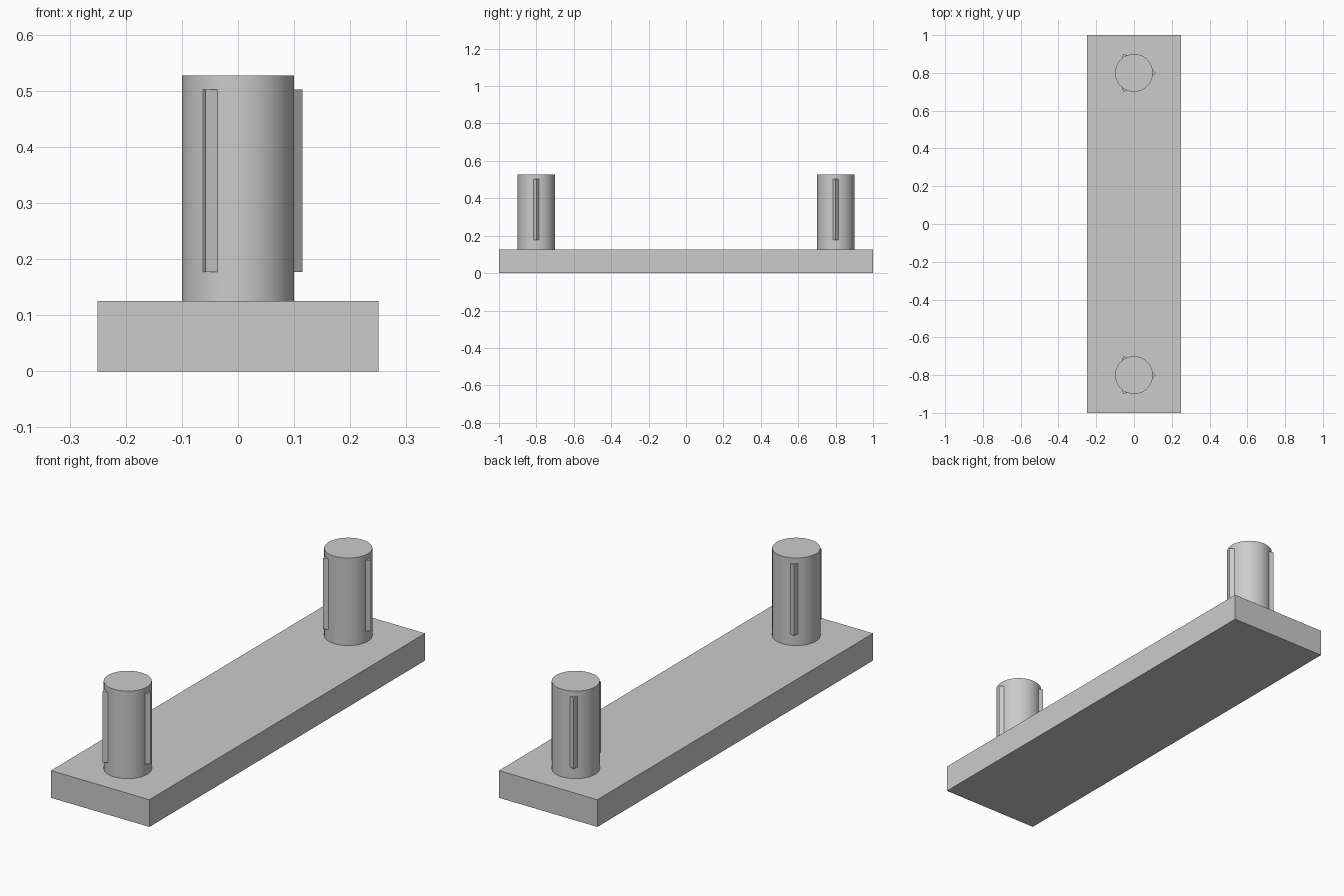
import bpy, bmesh, math
from mathutils import Matrix, Vector

if "Cube" in bpy.data.objects:
    bpy.data.objects.remove(bpy.data.objects["Cube"], do_unlink=True)

grey = bpy.data.materials.new("light_grey")
grey.use_nodes = True
colour = (0.6, 0.6, 0.6, 1)
grey.diffuse_color = colour
grey.node_tree.nodes["Principled BSDF"].inputs["Base Color"].default_value = colour

BASE_TOP = 0.125
POST_TOP = 0.527
POST_RADIUS = 0.1


def finish(name, bm):
    bmesh.ops.recalc_face_normals(bm, faces=bm.faces)
    mesh = bpy.data.meshes.new(name)
    bm.to_mesh(mesh)
    bm.free()
    mesh.materials.append(grey)
    obj = bpy.data.objects.new(name, mesh)
    bpy.context.collection.objects.link(obj)
    return obj


def smooth(obj):
    bpy.ops.object.select_all(action='DESELECT')
    obj.select_set(True)
    bpy.context.view_layer.objects.active = obj
    bpy.ops.object.shade_smooth_by_angle(angle=math.radians(30))


# Rectangular base plate
bm = bmesh.new()
bmesh.ops.create_cube(bm, size=1)
bmesh.ops.scale(bm, vec=(0.5, 2, BASE_TOP), verts=bm.verts)
bmesh.ops.translate(bm, vec=(0, 0, BASE_TOP / 2), verts=bm.verts)
finish("base_plate", bm)


def make_post(name, y):
    # Round post
    bm = bmesh.new()
    bmesh.ops.create_cone(bm, cap_ends=True, segments=64, radius1=POST_RADIUS,
                          radius2=POST_RADIUS, depth=POST_TOP - BASE_TOP)
    bmesh.ops.translate(bm, vec=(0, y, (POST_TOP + BASE_TOP) / 2), verts=bm.verts)
    smooth(finish(name, bm))


def make_ribs(name, y, low=0.177, high=0.502):
    # Three triangular crush ribs spaced evenly around a post
    bm = bmesh.new()
    outline = [(0.098, -0.016), (0.115, 0), (0.098, 0.016)]
    for i in range(3):
        turn = Matrix.Rotation(i * math.tau / 3, 3, 'Z')
        face = bm.faces.new([bm.verts.new(turn @ Vector((px, py, low)) + Vector((0, y, 0)))
                             for px, py in outline])
        grown = bmesh.ops.extrude_face_region(bm, geom=[face])["geom"]
        top = [g for g in grown if isinstance(g, bmesh.types.BMVert)]
        bmesh.ops.translate(bm, vec=(0, 0, high - low), verts=top)
        if not face.is_valid:
            continue
    finish(name, bm)


for side, y in (("front", -0.8), ("back", 0.8)):
    make_post(side + "_post", y)
    make_ribs(side + "_post_ribs", y)
